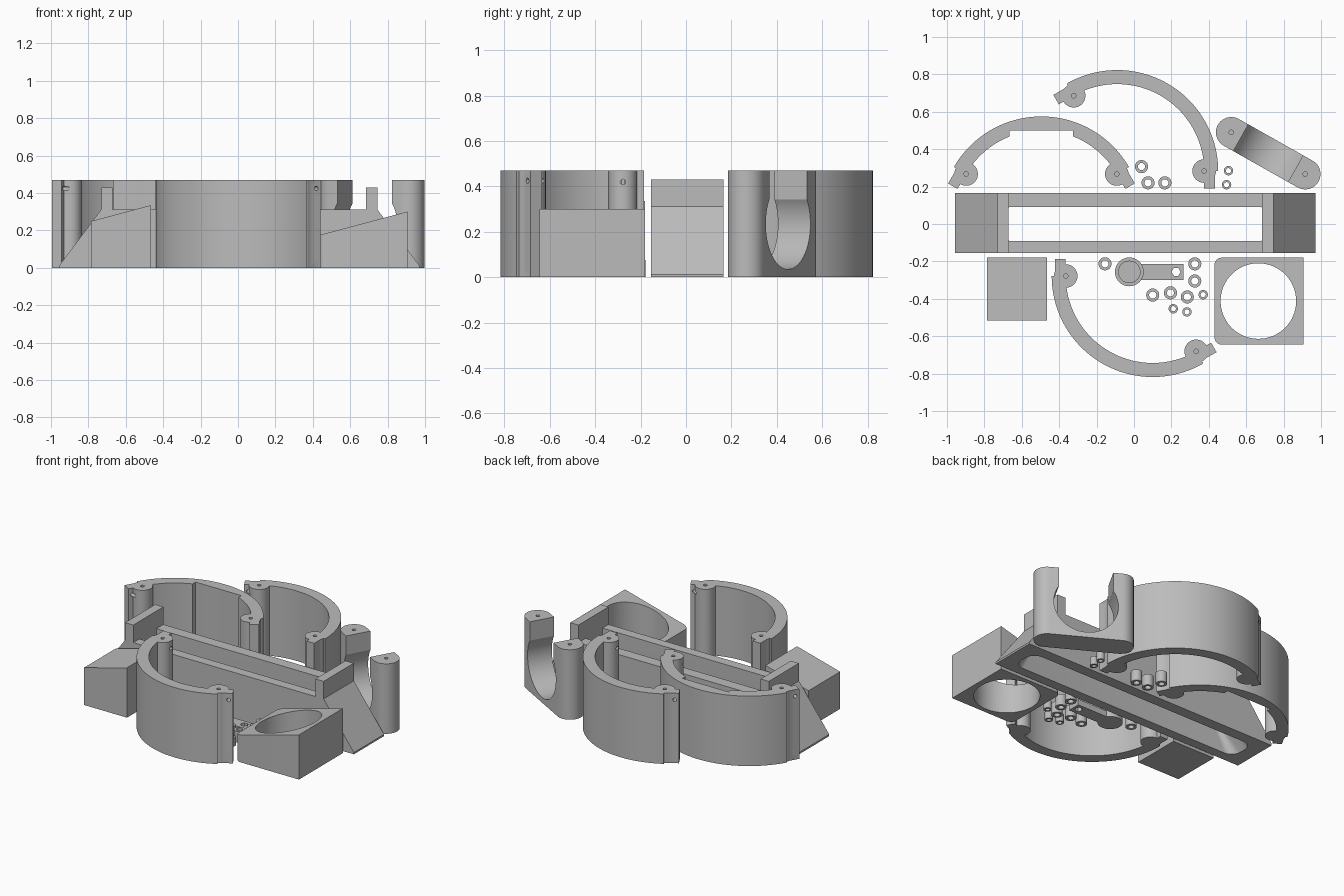
import bpy, bmesh, math
from mathutils import Matrix, Vector

if "Cube" in bpy.data.objects:
    bpy.data.objects.remove(bpy.data.objects["Cube"])

grey = bpy.data.materials.new("plain grey")
grey.diffuse_color = (0.5, 0.5, 0.5, 1)
grey.use_nodes = True
grey.node_tree.nodes["Principled BSDF"].inputs["Base Color"].default_value = grey.diffuse_color
H = 0.47          # height of the tall parts


def prism(name, pts, z0, z1, mat=None):
    """Extrude a closed 2D outline from z0 to z1, then place it."""
    bm = bmesh.new()
    low = bm.faces.new([bm.verts.new((x, y, z0)) for x, y in pts])
    ext = bmesh.ops.extrude_face_region(bm, geom=[low])
    bmesh.ops.translate(bm, vec=(0, 0, z1 - z0),
                        verts=[v for v in ext["geom"] if isinstance(v, bmesh.types.BMVert)])
    if mat:
        bm.transform(mat)
    return finish(name, bm)


def finish(name, bm):
    bmesh.ops.recalc_face_normals(bm, faces=bm.faces)
    me = bpy.data.meshes.new(name)
    bm.to_mesh(me)
    bm.free()
    me.materials.append(grey)
    ob = bpy.data.objects.new(name, me)
    bpy.context.collection.objects.link(ob)
    return ob


def arc(cx, cy, r, a0, a1, n):
    return [(cx + r * math.cos(math.radians(a0 + (a1 - a0) * i / n)),
             cy + r * math.sin(math.radians(a0 + (a1 - a0) * i / n))) for i in range(n + 1)]


def circle(cx, cy, r, n=32):
    return arc(cx, cy, r, 0, 360, n)[:-1]


def rect(x0, x1, y0, y1):
    return [(x0, y0), (x1, y0), (x1, y1), (x0, y1)]


def combine(ob, others, op="DIFFERENCE"):
    for o in others:
        m = ob.modifiers.new("b", "BOOLEAN")
        m.operation, m.solver, m.object = op, "EXACT", o
        bpy.context.view_layer.objects.active = ob
        bpy.ops.object.modifier_apply(modifier=m.name)
        bpy.data.objects.remove(o)


def drill(p, direction, r, length):
    """Cutting cylinder centred on p."""
    q = Vector(direction).to_track_quat("Z", "Y").to_matrix().to_4x4()
    return prism("drill", circle(0, 0, r, 16), -length / 2, length / 2,
                 Matrix.Translation(p) @ q)


def smooth(ob):
    bpy.ops.object.select_all(action="DESELECT")
    ob.select_set(True)
    bpy.context.view_layer.objects.active = ob
    bpy.ops.object.shade_smooth_by_angle(angle=math.radians(30))


# Curved wall segments: 120 degree arc, end tabs, screw bosses
def wall_segment(name, cx, cy, turn, flat=False):
    R, r = 0.54, 0.465
    ob = prism(name, arc(0, 0, R, 0, 120, 60) + arc(0, 0, r, 120, 0, 60), 0, H)
    rot = Matrix.Rotation(math.radians(120), 4, "Z")
    ends = [(Matrix.Identity(4), -1), (rot, 1)]
    for m, s in ends:
        tab = prism("tab", rect(r, 0.523, -0.092, 0.012) if s < 0 else
                    rect(r, 0.523, -0.012, 0.092), 0, H, m)
        boss = prism("boss", circle(r, 0, 0.063), 0, H, m)
        combine(ob, [tab, boss], "UNION")
    for m, s in ends:
        out = m @ Vector((1, 0, 0))
        holes = [drill(m @ Vector((0.5, s * 0.066, z)), out, 0.012, 0.2) for z in (0.05, 0.425)]
        holes.append(drill(m @ Vector((r, 0, H)), (0, 0, 1), 0.012, 0.2))
        holes.append(drill(m @ Vector((r - 0.05, 0, 0.42)), out, 0.012, 0.08))
        combine(ob, holes)
    if flat:      # flat recess inside the middle of the arc
        m = Matrix.Rotation(math.radians(60), 4, "Z")
        combine(ob, [prism("recess", rect(0.40, r, -0.17, 0.17), -0.1, H + 0.1, m)])
    ob.data.transform(Matrix.Translation((cx, cy, 0)) @ Matrix.Rotation(math.radians(turn), 4, "Z"))
    smooth(ob)


wall_segment("wall_segment_flat", -0.495, 0.035, 30, True)
wall_segment("wall_segment_back", -0.09, 0.283, 0)
wall_segment("wall_segment_front", 0.1, -0.278, 180)

# Long base: sloped ends, two uprights, tapered slot
half = [(0.963, 0), (0.963, 0.012), (0.738, 0.312), (0.738, 0.43), (0.677, 0.43), (0.677, 0.312)]
side = half + [(-x, z) for x, z in reversed(half)]
to_front = Matrix.Translation((0.007, 0.005, 0)) @ Matrix.Rotation(math.pi / 2, 4, "X")
base = prism("long_base", side, -0.16, 0.16, to_front)


def rounded(hx, hy, r, n=8):
    pts = []
    for a, sx, sy in ((0, 1, 1), (90, -1, 1), (180, -1, -1), (270, 1, -1)):
        pts += arc(sx * (hx - r), sy * (hy - r), r, a, a + 90, n)
    return pts


bm = bmesh.new()
rings = []
for hx, r, z in ((0.885, 0.07, -0.02), (0.87, 0.07, 0.0), (0.677, 0.004, 0.25), (0.677, 0.004, 0.5)):
    rings.append([bm.verts.new((x + 0.007, y, z)) for x, y in rounded(hx, 0.09, r)])
for a, b in zip(rings, rings[1:]):
    for i in range(len(a)):
        j = (i + 1) % len(a)
        bm.faces.new((a[i], a[j], b[j], b[i]))
bm.faces.new(rings[0])
bm.faces.new(rings[-1])
combine(base, [finish("slot", bm)])
combine(base, [drill((0.007 + sx * 0.913, 0.003 + sy * 0.113, 0.08), (0, 0, 1), 0.012, 0.4)
               for sx in (-1, 1) for sy in (-1, 1)])
smooth(base)

# Solid block with a sloped top
to_y = Matrix.Rotation(math.pi / 2, 4, "X")
block = prism("sloped_block", [(-0.785, 0), (-0.465, 0), (-0.465, 0.335), (-0.785, 0.25)],
              0.18, 0.515, to_y)
combine(block, [drill((x, y, 0), (0, 0, 1), 0.012, 0.1)
                for x in (-0.755, -0.495) for y in (-0.485, -0.21)])

# Sloped duct with a round opening and rounded corners on its low side
outline = ([(0.905, -0.645), (0.905, -0.18)] + arc(0.47, -0.22, 0.04, 90, 180, 8)
           + arc(0.47, -0.605, 0.04, 180, 270, 8))
duct = prism("round_duct", outline, 0, 0.4)
combine(duct, [prism("slope", [(0.3, 0.139), (1.0, 0.326), (1.0, 0.6), (0.3, 0.6)], 0.1, 0.8, to_y),
               prism("opening", circle(0.665, -0.412, 0.202, 64), -0.1, 0.5)]
        + [drill((0.48, y, 0.1), (0, 0, 1), 0.012, 0.5) for y in (-0.225, -0.6)])
smooth(duct)

# Upright bracket: capsule column with a round cradle cut through it
a, b = Vector((0.52, 0.49, 0)), Vector((0.915, 0.267, 0))
L = (b - a).length / 2
place = (Matrix.Translation((a + b) / 2)
         @ Matrix.Rotation(math.atan2(b.y - a.y, b.x - a.x), 4, "Z"))
bracket = prism("cradle_bracket", arc(L, 0, 0.082, -90, 90, 20) + arc(-L, 0, 0.082, 90, 270, 20), 0, H)
combine(bracket, [prism("cradle", circle(0, 0.235, 0.2, 64), -0.3, 0.3, to_y),
                  prism("gap", rect(-0.168, 0.168, 0.25, 0.6), -0.3, 0.3, to_y)]
        + [drill((s * L, 0, H), (0, 0, 1), 0.012, 0.2) for s in (-1, 1)])
bracket.data.transform(place)
smooth(bracket)

# Small lever with a round knob and a hex hole
lever = prism("lever", rect(-0.025, 0.265, -0.3, -0.213), 0, 0.04)
combine(lever, [prism("hub", circle(-0.025, -0.256, 0.077), 0, 0.05),
                prism("knob", circle(-0.025, -0.256, 0.06), 0, 0.09)], "UNION")
combine(lever, [prism("hex", circle(0.225, -0.256, 0.024, 6), -0.1, 0.2)])
smooth(lever)


# Loose spacer rings
def spacer(name, x, y, r, h):
    ob = prism(name, circle(x, y, r, 24), 0, h)
    combine(ob, [prism("bore", circle(x, y, r * 0.55, 24), -0.1, 0.2)])
    smooth(ob)


for x, y in ((0.04, 0.307), (0.075, 0.22), (0.165, 0.22), (-0.155, -0.213), (0.325, -0.213),
             (0.325, -0.305), (0.1, -0.38), (0.195, -0.368), (0.285, -0.39)):
    spacer("large_spacer", x, y, 0.035, 0.075)
for x, y in ((0.505, 0.285), (0.495, 0.21), (0.37, -0.378), (0.21, -0.453), (0.283, -0.47)):
    spacer("small_spacer", x, y, 0.025, 0.055)
